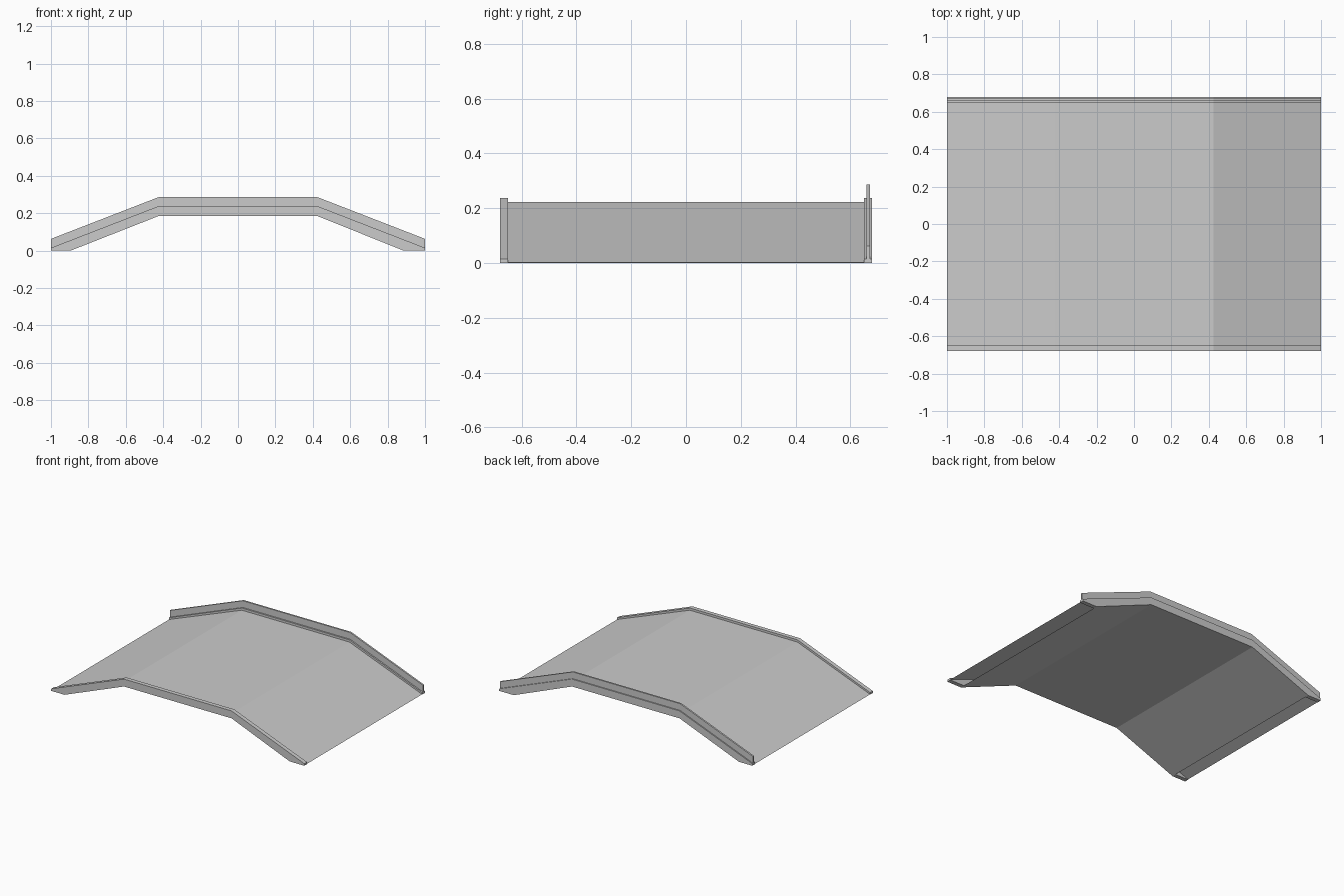
import bpy, bmesh

if "Cube" in bpy.data.objects:
    bpy.data.objects.remove(bpy.data.objects["Cube"])

X_END, X_FOLD = 1.0, 0.425


def ridge(z_end, z_top):
    """Three-segment line from left to right over the bridge."""
    return [(-X_END, z_end), (-X_FOLD, z_top), (X_FOLD, z_top), (X_END, z_end)]


# underside line shared by the deck and both curbs
UNDERSIDE = [(0.885, 0), (X_FOLD, 0.185), (-X_FOLD, 0.185), (-0.895, 0)]


def make_object(name, bm):
    bmesh.ops.recalc_face_normals(bm, faces=bm.faces)
    mesh = bpy.data.meshes.new(name)
    bm.to_mesh(mesh)
    bm.free()
    ob = bpy.data.objects.new(name, mesh)
    bpy.context.collection.objects.link(ob)
    return ob


def prism(name, profile, y0, y1):
    """Closed solid: an x-z outline extruded along y."""
    bm = bmesh.new()
    face = bm.faces.new([bm.verts.new((x, y0, z)) for x, z in profile])
    out = bmesh.ops.extrude_face_region(bm, geom=[face])
    moved = [v for v in out["geom"] if isinstance(v, bmesh.types.BMVert)]
    bmesh.ops.translate(bm, vec=(0, y1 - y0, 0), verts=moved)
    return make_object(name, bm)


def sheet(name, line, y0, y1, up):
    """Open folded sheet following an x-z line."""
    bm = bmesh.new()
    a = [bm.verts.new((x, y0, z)) for x, z in line]
    b = [bm.verts.new((x, y1, z)) for x, z in line]
    for i in range(len(line) - 1):
        bm.faces.new((a[i], a[i + 1], b[i + 1], b[i]))
    ob = make_object(name, bm)
    if (ob.data.polygons[0].normal.z > 0) != up:
        ob.data.flip_normals()
    return ob


# deck: walking surface and underside, open at the thin end wedges
sheet("deck_top", ridge(0.002, 0.222), -0.65, 0.65, True)
sheet("deck_underside", UNDERSIDE, -0.65, 0.65, False)

# raised curbs along both long sides
curb = ridge(0.015, 0.238) + [(X_END, 0)] + UNDERSIDE + [(-X_END, 0)]
prism("front_curb", curb, -0.68, -0.65)
prism("back_curb", curb, 0.65, 0.68)

# thin upright rail standing on the back curb
rail = ridge(0.063, 0.286) + ridge(0.015, 0.238)[::-1]
prism("back_rail", rail, 0.66, 0.672)
